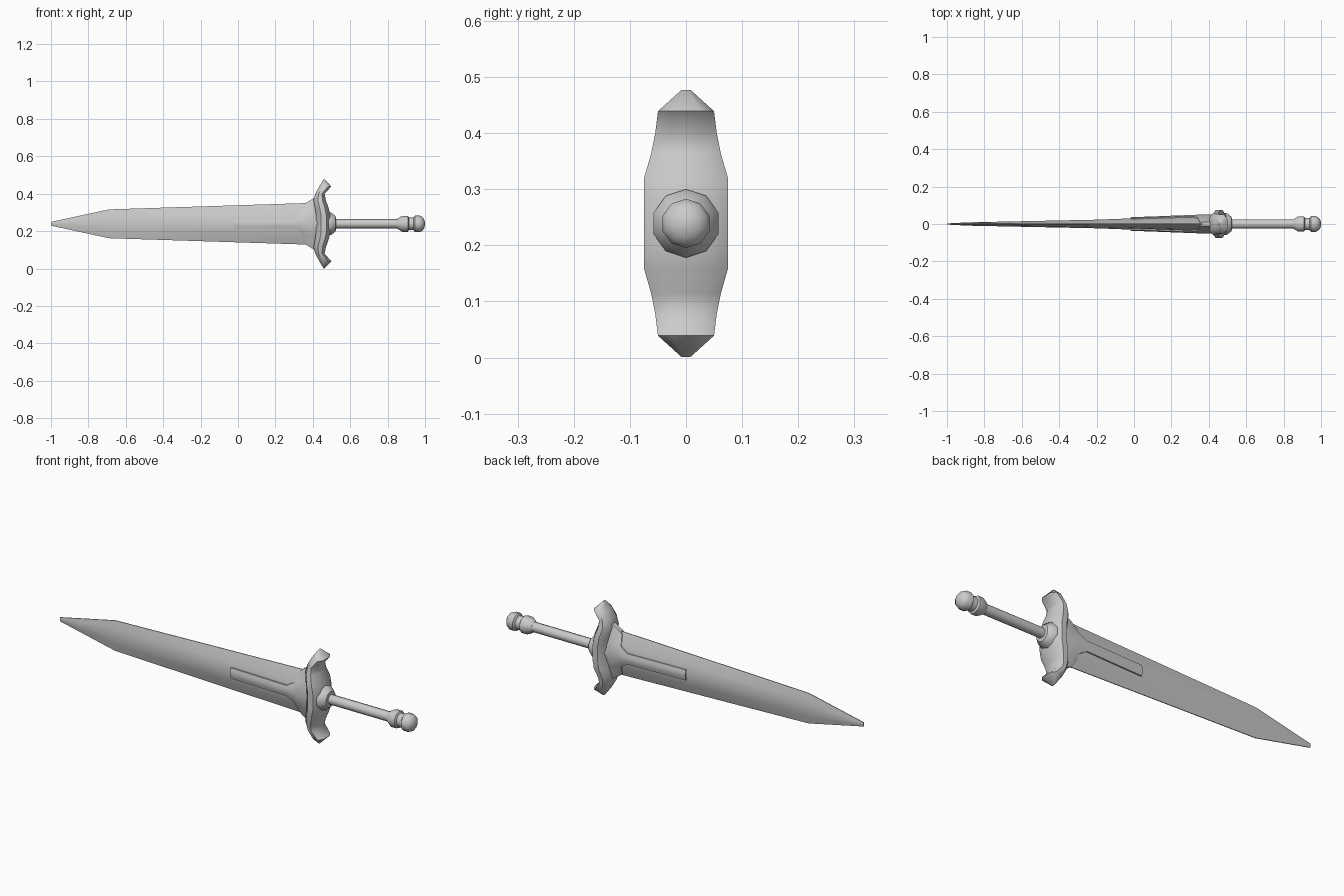
import bpy, bmesh, math

if "Cube" in bpy.data.objects:
    bpy.data.objects.remove(bpy.data.objects["Cube"])

ZC = 0.239  # height of the sword's long axis


def loft(name, rings, angle=35):
    """Skin a list of closed point rings and cap both ends."""
    bm = bmesh.new()
    loops = [[bm.verts.new(p) for p in ring] for ring in rings]
    n = len(loops[0])
    for a, b in zip(loops, loops[1:]):
        for i in range(n):
            j = (i + 1) % n
            bm.faces.new((a[i], a[j], b[j], b[i]))
    bm.faces.new(loops[0])
    bm.faces.new(loops[-1])
    bmesh.ops.recalc_face_normals(bm, faces=bm.faces)
    mesh = bpy.data.meshes.new(name)
    bm.to_mesh(mesh)
    bm.free()
    obj = bpy.data.objects.new(name, mesh)
    bpy.context.collection.objects.link(obj)
    bpy.ops.object.select_all(action='DESELECT')
    bpy.context.view_layer.objects.active = obj
    obj.select_set(True)
    bpy.ops.object.shade_smooth_by_angle(angle=math.radians(angle))
    return obj


def interp(table, x):
    for (x0, a), (x1, b) in zip(table, table[1:]):
        if x <= x1:
            return a + (b - a) * (x - x0) / (x1 - x0)
    return table[-1][1]


def lens(x, half, mid, shoulder, edge):
    """Lens-shaped cross-section across the blade at x."""
    side = [(-1, edge), (-0.5, shoulder), (0, mid), (0.5, shoulder), (1, edge)]
    front = [(x, -y, ZC + f * half) for f, y in side]
    back = [(x, y, ZC + f * half) for f, y in reversed(side)]
    return front + back


def turned(name, profile, sides=10):
    """Round part turned about the sword axis from (x, radius) pairs."""
    return loft(name, [[(x, r * math.cos(2 * math.pi * (i + 0.5) / sides),
                         ZC + r * math.sin(2 * math.pi * (i + 0.5) / sides))
                        for i in range(sides)] for x, r in profile], 40)


# Blade: tapering lens with a long point
width = [(-1.0, 0.010), (-0.69, 0.077), (0.40, 0.112)]
thick = [(-1.0, 0.003), (-0.88, 0.009), (-0.2, 0.023), (0.40, 0.046)]
loft("blade", [lens(x, interp(width, x), interp(thick, x),
                    interp(thick, x) * 0.68, 0.002)
               for x in (-1.0, -0.88, -0.69, -0.2, 0.40)])

# Raised central rib flaring into the socket that holds the blade
rib = []
for x, half in [(-0.02, 0.027), (0.30, 0.027), (0.34, 0.05), (0.352, 0.10),
                (0.365, 0.113), (0.405, 0.138), (0.44, 0.138)]:
    t, w = interp(thick, x), interp(width, x)
    surf = lambda z: t * max(0.12, 1 - 0.64 * z / w if z < w / 2 else 1.36 * (1 - z / w))
    rib.append(lens(x, half, t + 0.006, surf(half / 2) + 0.006, surf(half) + 0.006))
loft("blade_socket", rib)

# Crossguard: octagonal sections, mirrored above and below the axis
half_guard = [  # distance from axis, left x, right x, half depth
    (0.04, 0.418, 0.494, 0.075), (0.08, 0.412, 0.486, 0.075),
    (0.125, 0.404, 0.470, 0.062), (0.160, 0.413, 0.463, 0.055),
    (0.200, 0.435, 0.499, 0.050), (0.238, 0.457, 0.463, 0.008)]
sections = [(-d, a, b, y) for d, a, b, y in reversed(half_guard)] + half_guard
guard = []
for d, a, b, y in sections:
    m, h = (a + b) / 2, (b - a) / 2
    pts = [(1, 0.55), (0.45, 1), (-0.3, 1), (-1, 0.6)]
    ring = [(m + u * h, v * y) for u, v in pts]
    ring += [(m + u * h, -v * y) for u, v in reversed(pts)]
    # the right-hand corner of each flared end sits slightly nearer the axis
    guard.append([(px, py, ZC + d) for px, py in ring])
loft("crossguard", guard, 45)

# Collar, grip and pommel
turned("grip_collar", [(0.475, 0.061), (0.497, 0.061), (0.522, 0.040), (0.524, 0.024)])
turned("grip", [(0.50, 0.0245), (0.87, 0.0245)])
turned("pommel_ring", [(0.852, 0.026), (0.878, 0.043), (0.908, 0.043), (0.914, 0.034)])
turned("pommel_neck", [(0.905, 0.034), (0.950, 0.034)])
turned("pommel", [(0.938, 0.033), (0.946, 0.044), (0.972, 0.044), (0.986, 0.037),
                  (0.995, 0.024), (1.0, 0.008)])
